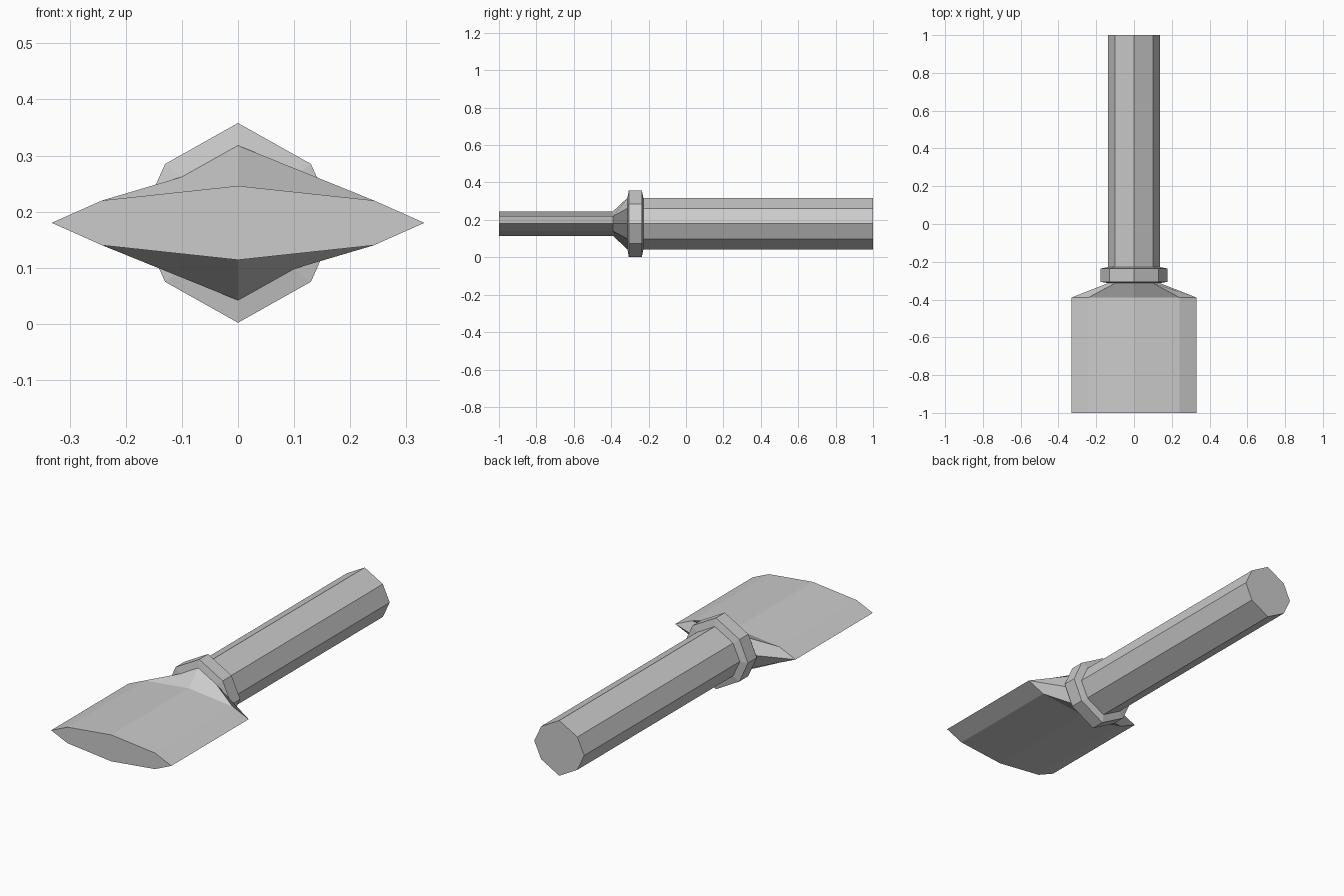
import bpy, bmesh

if "Cube" in bpy.data.objects:
    bpy.data.objects.remove(bpy.data.objects["Cube"])

CZ = 0.18  # height of the long axis

# Section = (side x, shoulder x, shoulder z, crown z), measured from the axis
BLADE = (0.332, 0.242, 0.040, 0.066)
GRIP = (0.138, 0.100, 0.082, 0.138)
RING = (0.177, 0.130, 0.105, 0.178)


def outline(section):
    a, b, c, d = section
    return [(a, 0), (b, c), (0, d), (-b, c), (-a, 0), (-b, -c), (0, -d), (b, -c)]


def loft(name, stations, cap_start=False, cap_end=False):
    """Skin eight-sided sections placed along y."""
    bm = bmesh.new()
    rings = [[bm.verts.new((x, y, CZ + z)) for x, z in outline(s)]
             for y, s in stations]
    for r0, r1 in zip(rings, rings[1:]):
        for i in range(8):
            j = (i + 1) % 8
            bm.faces.new((r0[i], r1[i], r1[j], r0[j]))
    if cap_start:
        bm.faces.new(rings[0])
    if cap_end:
        bm.faces.new(rings[-1][::-1])
    bmesh.ops.recalc_face_normals(bm, faces=bm.faces)
    # open tubes: make sure the normals point away from the axis
    bm.normal_update()
    f = max(bm.faces, key=lambda f: abs(f.normal.z))
    if f.normal.z * (f.calc_center_median().z - CZ) < 0:
        bmesh.ops.reverse_faces(bm, faces=bm.faces)
    mesh = bpy.data.meshes.new(name)
    bm.to_mesh(mesh)
    bm.free()
    obj = bpy.data.objects.new(name, mesh)
    bpy.context.collection.objects.link(obj)
    return obj


# Wide flat blade with its tapered neck
loft("blade", [(-1.0, BLADE), (-0.39, BLADE), (-0.313, GRIP)], cap_start=True)
# Collar with slightly sloped faces
loft("collar", [(-0.313, GRIP), (-0.306, RING), (-0.236, RING), (-0.228, GRIP)])
# Straight handle
loft("handle", [(-0.228, GRIP), (1.0, GRIP)], cap_end=True)
